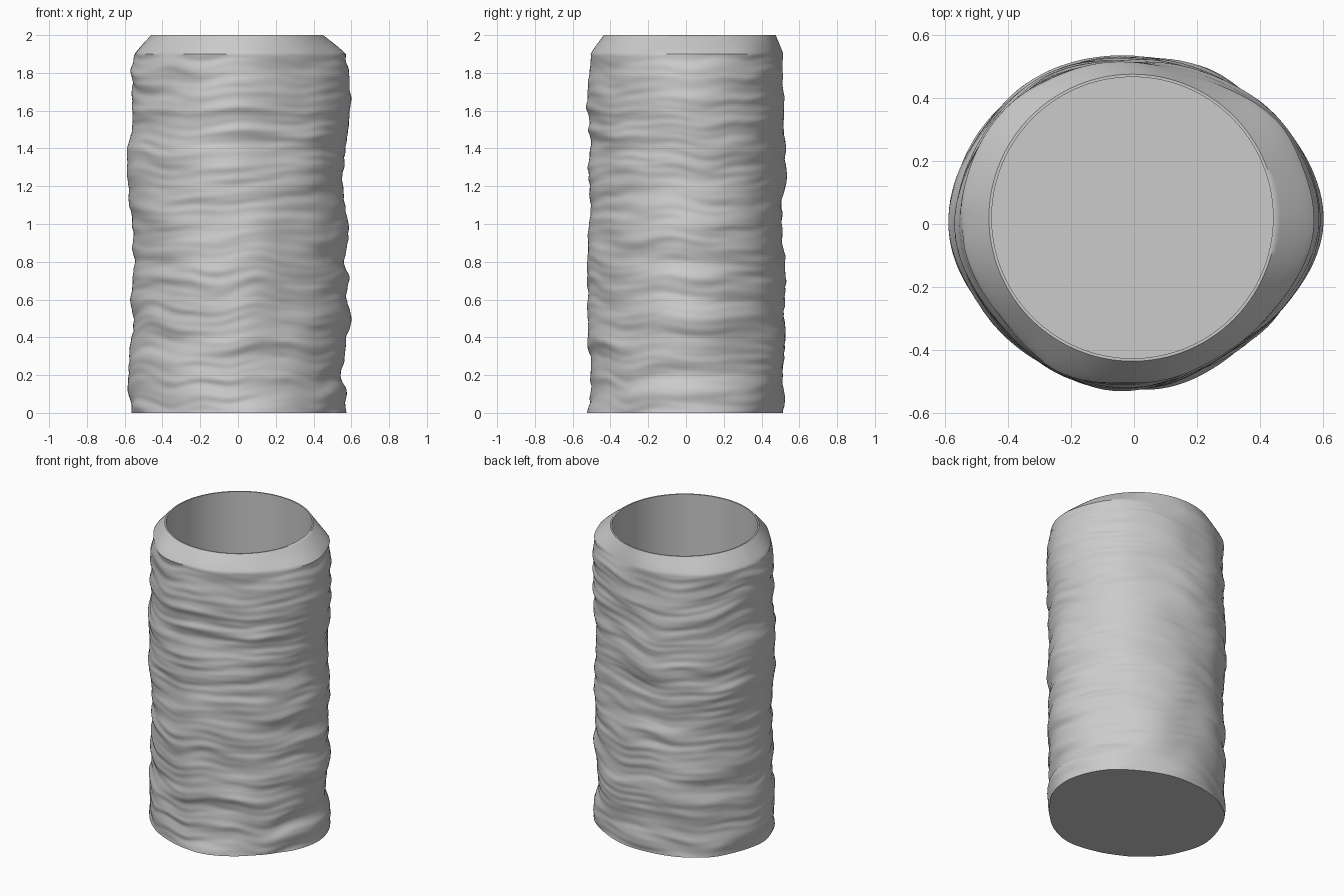
import bpy, bmesh, math
from mathutils import Vector, noise

cube = bpy.data.objects.get("Cube")
if cube:
    bpy.data.objects.remove(cube, do_unlink=True)

SEGS, RINGS = 144, 200
HEIGHT, SHOULDER, FLOOR = 2.0, 1.9, 0.06
RIM_CENTRE = Vector((-0.005, 0.02, 0))

clay = bpy.data.materials.new("matte_grey")
clay.use_nodes = True
grey = (0.6, 0.6, 0.6, 1)
clay.diffuse_color = grey
clay.node_tree.nodes["Principled BSDF"].inputs["Base Color"].default_value = grey

# Mean outer radius every 30 degrees, from +x round to +y
OUTLINE = [0.572, 0.555, 0.53, 0.518, 0.54, 0.557,
           0.566, 0.54, 0.515, 0.513, 0.50, 0.53]
# Left and right side radius every 0.1 of height
LEFT = [.56, .575, .575, .58, .565, .56, .57, .55, .55, .555,
        .56, .575, .578, .585, .585, .557, .56, .558, .56, .545, .545]
RIGHT = [.575, .58, .55, .56, .57, .59, .575, .585, .565, .585,
         .58, .565, .557, .56, .57, .58, .59, .587, .58, .57, .57]


def smooth_pick(values, t, loop=False):
    """Catmull-Rom interpolation through evenly spaced values."""
    i, f, n = math.floor(t), t - math.floor(t), len(values)
    a, b, c, d = (values[k % n if loop else min(max(k, 0), n - 1)] for k in range(i - 1, i + 3))
    return b + 0.5 * f * (c - a + f * (2 * a - 5 * b + 4 * c - d + f * (3 * (b - c) + d - a)))


def outer_radius(angle, z):
    c, s = math.cos(angle), math.sin(angle)
    r = smooth_pick(OUTLINE, angle / math.tau * 12, True)
    # side bulges fade out towards front and back
    side, base = (RIGHT, OUTLINE[0]) if c > 0 else (LEFT, OUTLINE[6])
    weight = c ** 4
    r += weight * (smooth_pick(side, z * 10) - base)
    # broad swells, then thin drooping horizontal wrinkles
    r += (1 - weight) * 0.022 * noise.noise(Vector((c * 1.6, s * 1.6, z * 4.2 + 3)))
    droop = z + 0.06 * noise.noise(Vector((c * 2, s * 2, z * 1.5 + 9)))
    r += 0.013 * noise.noise(Vector((c * 1.5 + 5, s * 1.5, droop * 12)))
    r += 0.006 * noise.noise(Vector((c * 1.8, s * 1.8 + 7, droop * 27)))
    return r


def ring(bm, place):
    return [bm.verts.new(place(math.tau * k / SEGS)) for k in range(SEGS)]


def rim_ring(bm, radius, z):
    return ring(bm, lambda a: RIM_CENTRE + Vector((radius * math.cos(a), radius * math.sin(a), z)))


def outer_ring(bm, z):
    blend = max(0, (z - SHOULDER) / (HEIGHT - SHOULDER)) ** 1.1

    def place(a):
        d = Vector((math.cos(a), math.sin(a), 0))
        body = d * outer_radius(a, min(z, SHOULDER))
        p = body.lerp(RIM_CENTRE + d * 0.455, blend)
        p.z = z
        return p
    return ring(bm, place)


bm = bmesh.new()
# Wrinkled outside and shoulder
rings = [outer_ring(bm, HEIGHT * i / RINGS) for i in range(RINGS + 1)]
# Thin lip and plain round inside
rings.append(rim_ring(bm, 0.446, HEIGHT))
rings.append(rim_ring(bm, 0.446, FLOOR))
for low, high in zip(rings, rings[1:]):
    for k in range(SEGS):
        j = (k + 1) % SEGS
        bm.faces.new((low[k], low[j], high[j], high[k]))
# Flat underside and inner floor
bm.faces.new(rings[0][::-1])
bm.faces.new(rings[-1])

mesh = bpy.data.meshes.new("wrinkled_pot")
bm.to_mesh(mesh)
bm.free()
mesh.materials.append(clay)
pot = bpy.data.objects.new("wrinkled_pot", mesh)
bpy.context.collection.objects.link(pot)
bpy.context.view_layer.objects.active = pot
pot.select_set(True)
bpy.ops.object.shade_smooth_by_angle(angle=math.radians(40))
